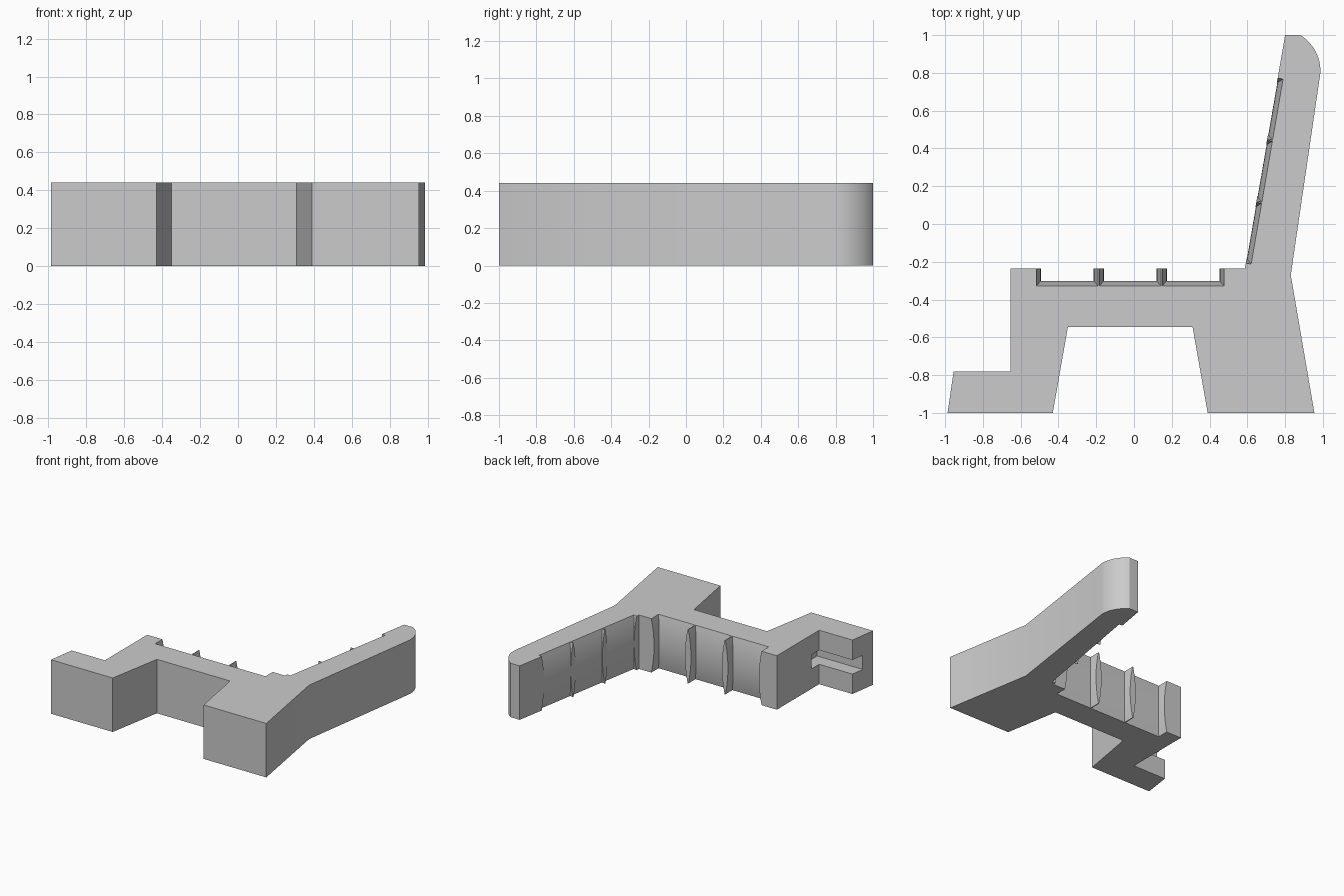
import bpy, bmesh, math
from mathutils import Vector

default = bpy.data.objects.get("Cube")
if default:
    bpy.data.objects.remove(default, do_unlink=True)

HEIGHT = 0.44
LAYERS = 16
PITCH = 1 / 3       # spacing of the three padded bays
GAP = 0.003         # half thickness of a divider at its thin ends
BULGE = 0.024       # how far pads and dividers swell at mid height

grey = bpy.data.materials.new("plain_grey")
grey.use_nodes = True
colour = (0.6, 0.6, 0.6, 1)
grey.diffuse_color = colour
grey.node_tree.nodes["Principled BSDF"].inputs["Base Color"].default_value = colour


def bays(start, direction, depth, swell):
    """Outline of three recessed bays with swollen pads and dividers."""
    inward = Vector((direction.y, -direction.x))
    side = GAP + BULGE * swell
    floor = depth - BULGE * 1.12 * swell
    points = []
    for i in range(3):
        a, b = i * PITCH + side, (i + 1) * PITCH - side
        for along, deep in ((a, 0), (a, floor), (b, floor), (b, 0)):
            points.append(start + direction * along + inward * deep)
    return points


def outline(swell):
    """Side profile of the seat at one layer."""
    corner, tip = Vector((0.587, -0.235)), Vector((0.80, 1.0))
    lean = (tip - corner).normalized()
    points = [(-0.987, -1), (-0.955, -0.78), (-0.655, -0.78), (-0.655, -0.235)]
    points += bays(Vector((-0.52, -0.235)), Vector((1, 0)), 0.093, swell)
    points.append(corner)
    points += bays(corner + lean * 0.025, lean, 0.029, swell)
    points.append(tip)
    # rounded top of the backrest
    for i in range(13):
        t = math.radians(58.4 - 61 * i / 12)
        points.append((0.764 + 0.223 * math.cos(t), 0.81 + 0.223 * math.sin(t)))
    points += [(0.83, -0.27), (0.955, -1), (0.39, -1),
               (0.31, -0.545), (-0.35, -0.545), (-0.43, -1)]
    return points


# body lofted through the layers
bm = bmesh.new()
rings = []
for k in range(LAYERS + 1):
    t = k / LAYERS
    swell = 1 - (2 * t - 1) ** 2
    rings.append([bm.verts.new((p[0], p[1], t * HEIGHT)) for p in outline(swell)])
for low, high in zip(rings, rings[1:]):
    for i in range(len(low)):
        bm.faces.new((low[i - 1], low[i], high[i], high[i - 1]))
bm.faces.new(rings[0])
bm.faces.new(rings[-1])
bmesh.ops.recalc_face_normals(bm, faces=bm.faces)
mesh = bpy.data.meshes.new("seat_body")
bm.to_mesh(mesh)
bm.free()
mesh.materials.append(grey)
body = bpy.data.objects.new("seat_body", mesh)
bpy.context.collection.objects.link(body)

# slot through the outer corner of the step
bpy.ops.mesh.primitive_cube_add(size=1, location=(-0.83, -0.785, HEIGHT / 2))
cutter = bpy.context.object
cutter.name = "slot_cutter"
cutter.scale = (0.54, 0.21, 0.115)
cutter.hide_render = True
cutter.data.materials.append(grey)
slot = body.modifiers.new("slot", 'BOOLEAN')
slot.operation = 'DIFFERENCE'
slot.solver = 'EXACT'
slot.object = cutter

# keep the cutter clear of the seat block by applying, then drop it
bpy.ops.object.select_all(action='DESELECT')
bpy.context.view_layer.objects.active = body
body.select_set(True)
bpy.ops.object.modifier_apply(modifier=slot.name)
bpy.data.objects.remove(cutter, do_unlink=True)
bpy.ops.object.shade_smooth_by_angle(angle=math.radians(30))
